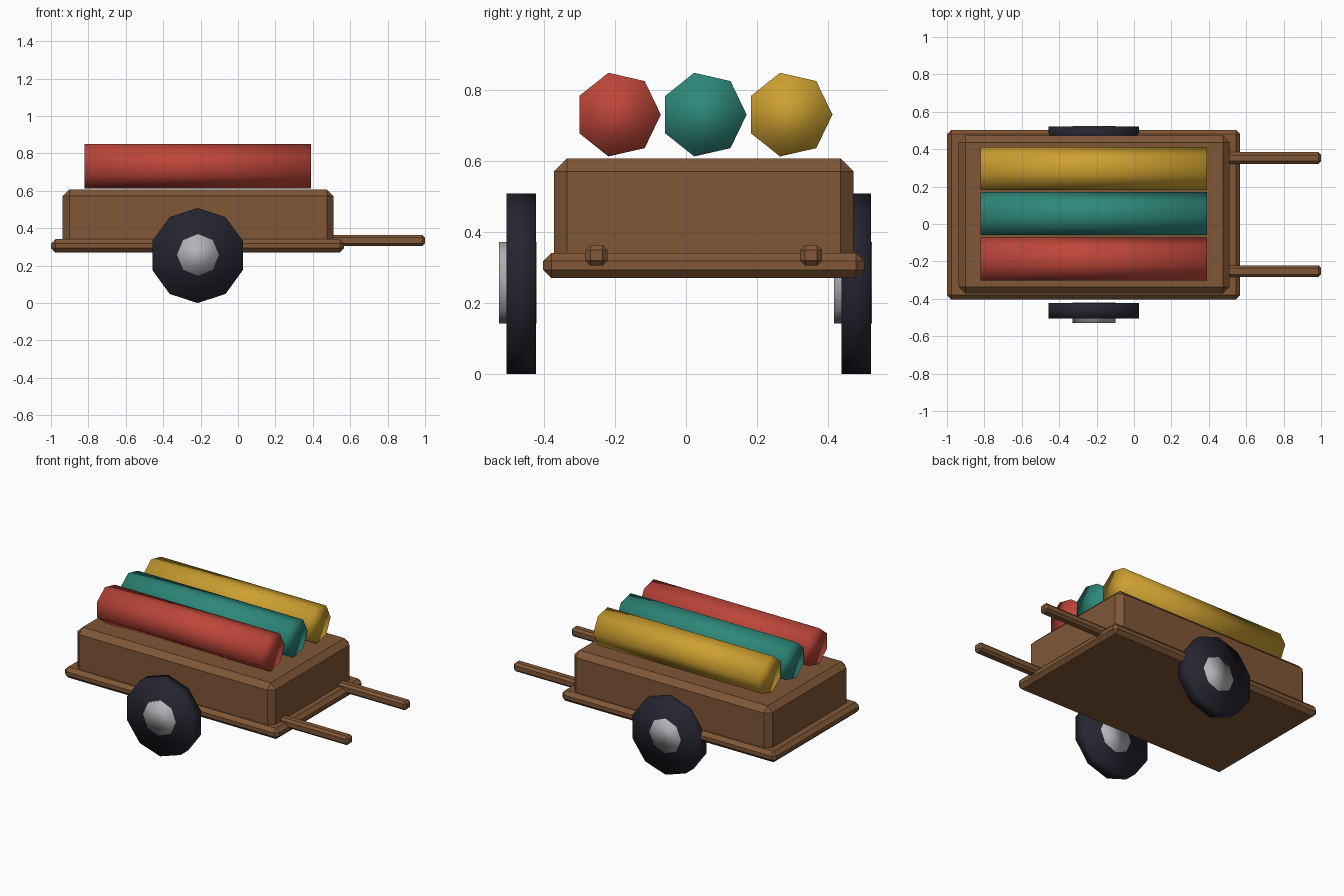
import bpy, bmesh
from math import sin, cos, tau

if "Cube" in bpy.data.objects:
    bpy.data.objects.remove(bpy.data.objects["Cube"], do_unlink=True)


def material(name, rgb):
    mat = bpy.data.materials.new(name)
    mat.use_nodes = True
    colour = (*rgb, 1)
    mat.diffuse_color = colour
    bsdf = next(n for n in mat.node_tree.nodes if n.type == 'BSDF_PRINCIPLED')
    bsdf.inputs["Base Color"].default_value = colour
    return mat


wood = material("brown wood", (0.214, 0.095, 0.037))
tyre = material("dark tyre", (0.018, 0.018, 0.030))
metal = material("grey metal", (0.456, 0.456, 0.485))
red = material("red cloth", (0.515, 0.061, 0.042))
teal = material("teal cloth", (0.027, 0.246, 0.195))
gold = material("gold cloth", (0.610, 0.352, 0.030))


def finish(bm, name, mat):
    bmesh.ops.recalc_face_normals(bm, faces=bm.faces)
    mesh = bpy.data.meshes.new(name)
    bm.to_mesh(mesh)
    bm.free()
    mesh.materials.append(mat)
    ob = bpy.data.objects.new(name, mesh)
    bpy.context.collection.objects.link(ob)
    return ob


def box(name, xs, ys, zs, chamfer):
    """Chamfered wooden block between the given limits."""
    bm = bmesh.new()
    bmesh.ops.create_cube(bm, size=1)
    for v in bm.verts:
        v.co = [sum(r) / 2 + c * (r[1] - r[0]) for c, r in zip(v.co, (xs, ys, zs))]
    bmesh.ops.bevel(bm, geom=bm.edges[:], offset=chamfer, segments=1,
                    affect='EDGES', profile=0.5)
    return finish(bm, name, wood)


def prism(name, axis, span, centre, radius, sides, mat):
    """Soft-shaded prism along x or y, first corner on the other axis."""
    bm = bmesh.new()
    rings = []
    for s in span:
        ring = []
        for i in range(sides):
            a = tau * i / sides
            if axis == 'x':
                co = (s, centre[0] + radius * cos(a), centre[1] + radius * sin(a))
            else:
                co = (centre[0] + radius * sin(a), s, centre[1] + radius * cos(a))
            ring.append(bm.verts.new(co))
        rings.append(ring)
        bm.faces.new(ring)
    for i in range(sides):
        j = (i + 1) % sides
        bm.faces.new((rings[0][i], rings[0][j], rings[1][j], rings[1][i]))
    for f in bm.faces:
        f.smooth = True
    return finish(bm, name, mat)


# Cart bed and body
box("cart_bed", (-1.0, 0.568), (-0.403, 0.503), (0.27, 0.341), 0.023)
box("cart_body", (-0.938, 0.511), (-0.372, 0.472), (0.28, 0.607), 0.036)

# Pull handles
for side, y in (("right", -0.252), ("left", 0.353)):
    box(side + "_handle", (0.42, 1.0), (y - 0.031, y + 0.031), (0.305, 0.363), 0.014)

# Wheels with hubs
for side, tread, hub in (("right", (-0.506, -0.423), (-0.528, -0.421)),
                         ("left", (0.438, 0.522), (0.418, 0.525))):
    prism(side + "_wheel", 'y', tread, (-0.216, 0.254), 0.254, 10, tyre)
    prism(side + "_hub", 'y', hub, (-0.214, 0.257), 0.1145, 8, metal)

# Cloth rolls on top
for i, (colour, mat) in enumerate((("red", red), ("teal", teal), ("gold", gold))):
    prism(colour + "_roll", 'x', (-0.82, 0.389), (-0.192 + 0.242 * i, 0.731), 0.121, 7, mat)
